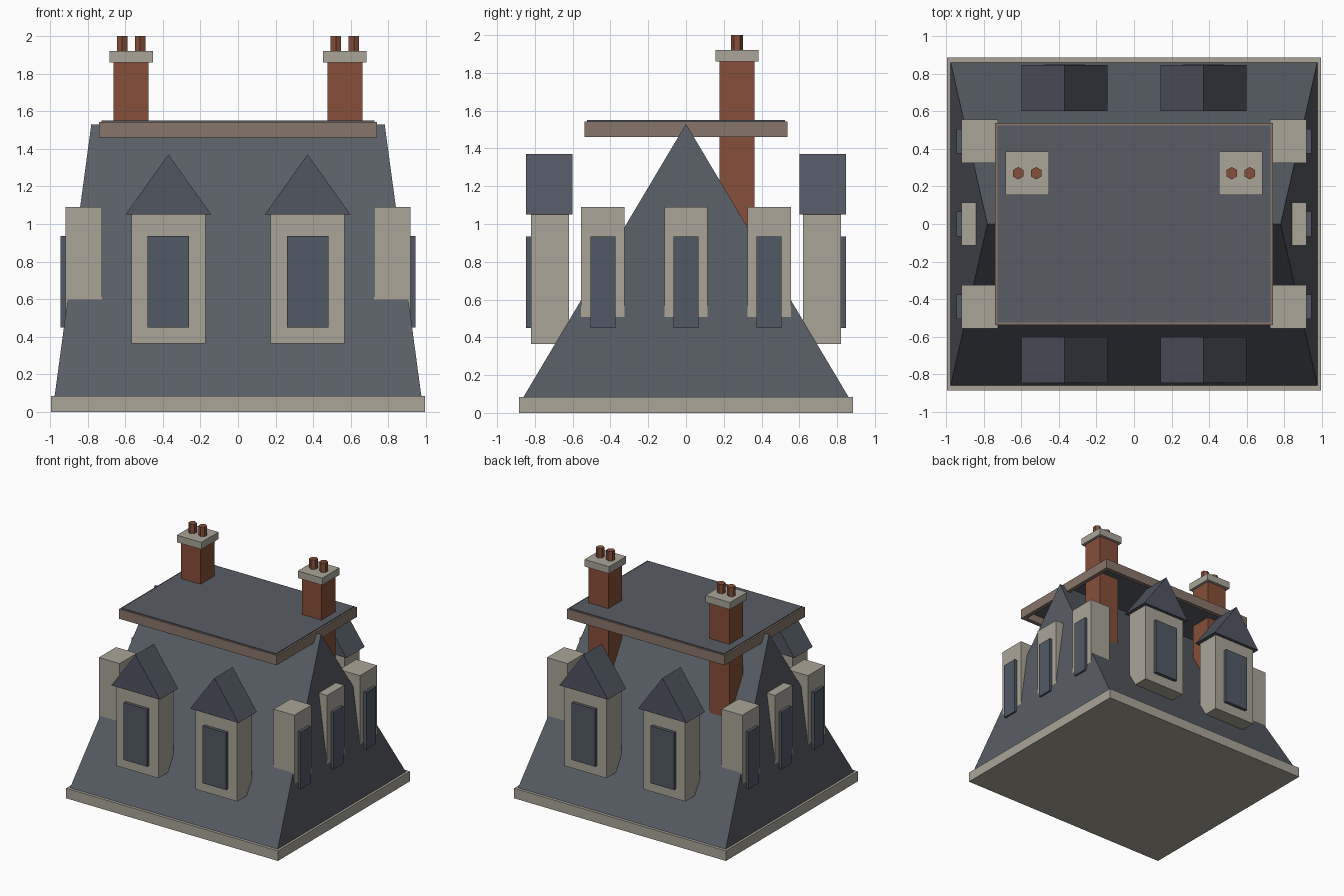
import bpy
import math

cube = bpy.data.objects.get("Cube")
if cube:
    bpy.data.objects.remove(cube, do_unlink=True)


def material(name, colour):
    m = bpy.data.materials.new(name)
    m.diffuse_color = (*colour, 1)
    m.use_nodes = True
    m.node_tree.nodes["Principled BSDF"].inputs["Base Color"].default_value = (*colour, 1)
    return m


slate = material("slate", (0.098, 0.11, 0.13))
dormer_slate = material("dormer_slate", (0.081, 0.092, 0.12))
glass = material("window_glass", (0.083, 0.1, 0.128))
stone = material("stone", (0.4, 0.375, 0.315))
brick = material("brick", (0.238, 0.078, 0.041))
wood = material("cornice_brown", (0.25, 0.18, 0.145))


def mesh(name, verts, faces, mat):
    data = bpy.data.meshes.new(name)
    data.from_pydata(verts, [], faces)
    data.materials.append(mat)
    ob = bpy.data.objects.new(name, data)
    bpy.context.collection.objects.link(ob)
    return ob


def box(name, x, y, z, mat):
    """Box from (min, max) pairs on each axis."""
    x, y, z = sorted(x), sorted(y), sorted(z)
    verts = [(a, b, c) for a in x for b in y for c in z]
    faces = [(0, 1, 3, 2), (4, 6, 7, 5), (0, 4, 5, 1),
             (2, 3, 7, 6), (0, 2, 6, 4), (1, 5, 7, 3)]
    return mesh(name, verts, faces, mat)


def around(centre, half):
    return (centre - half, centre + half)


def ridge_roof(name, eave, ridge, mat):
    """Closed roof: four eave corners and two ridge ends."""
    faces = [(3, 2, 1, 0), (0, 1, 5, 4), (2, 3, 4, 5), (1, 2, 5), (3, 0, 4)]
    return mesh(name, eave + ridge, faces, mat)


# Plinth and steep main roof
box("base_slab", (-0.995, 0.995), (-0.885, 0.885), (0, 0.085), stone)
bx, by, bz = 0.975, 0.86, 0.085
ridge_roof("main_roof",
           [(-bx, -by, bz), (bx, -by, bz), (bx, by, bz), (-bx, by, bz)],
           [(-0.78, 0, 1.53), (0.78, 0, 1.53)], slate)

# Flat deck with a cornice frame hanging below its edge
box("roof_deck", (-0.725, 0.725), (-0.525, 0.525), (1.525, 1.55), slate)
cx, cy, t = 0.74, 0.538, 0.035
for s, side in ((-1, "right"), (1, "left")):
    box(f"cornice_{side}", (s * cx, s * (cx - t)), (-cy, cy), (1.46, 1.543), wood)
for s, side in ((-1, "front"), (1, "back")):
    box(f"cornice_{side}", (t - cx, cx - t), (s * cy, s * (cy - t)), (1.46, 1.543), wood)

# Chimneys with caps and six-sided pots
for s, side in ((-1, "right"), (1, "left")):
    x, y = s * 0.568, 0.27
    box(f"chimney_{side}", around(x, 0.093), around(y, 0.093), (0.85, 1.86), brick)
    box(f"chimney_cap_{side}", around(x, 0.115), around(y, 0.115), (1.86, 1.92), stone)
    for d in (-0.048, 0.048):
        bpy.ops.mesh.primitive_cylinder_add(vertices=6, radius=0.033, depth=0.08,
                                            location=(x + d, y, 1.96))
        pot = bpy.context.object
        pot.name = f"chimney_pot_{side}"
        pot.data.materials.append(brick)

# Gabled dormers, front and back
for f, end in ((-1, "front"), (1, "back")):
    for s, side in ((-1, "right"), (1, "left")):
        x, tag = s * 0.37, f"{end}_{side}"
        box(f"dormer_{tag}", around(x, 0.197), (f * 0.62, f * 0.82), (0.365, 1.05), stone)
        box(f"window_{tag}", around(x, 0.11), (f * 0.8, f * 0.848), (0.45, 0.935), glass)
        y0, y1 = sorted((f * 0.6, f * 0.846))
        w, z = 0.228, 1.05
        ridge_roof(f"dormer_roof_{tag}",
                   [(x + w, y0, z), (x + w, y1, z), (x - w, y1, z), (x - w, y0, z)],
                   [(x, y0, 1.37), (x, y1, 1.37)], dormer_slate)

# Flat-topped dormers along both ends
for s, side in ((-1, "right"), (1, "left")):
    for y, place in ((-0.44, "front"), (0, "middle"), (0.44, "back")):
        tag = f"{side}_{place}"
        box(f"end_dormer_{tag}", (s * 0.723, s * 0.918), around(y, 0.115), (0.42, 1.09), stone)
        box(f"end_window_{tag}", (s * 0.9, s * 0.943), around(y, 0.066), (0.45, 0.935), glass)
